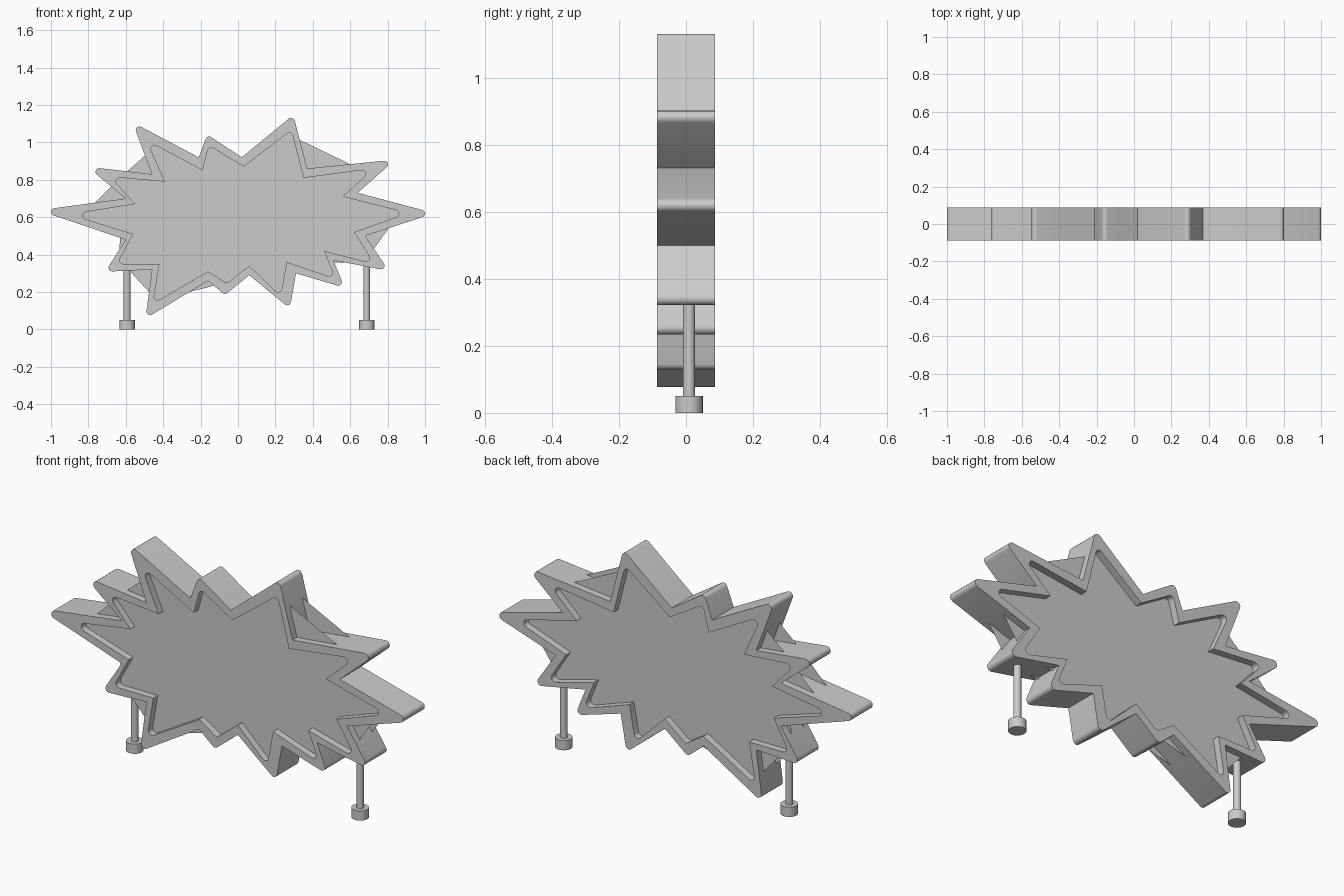
import bpy, bmesh, math
from mathutils import Vector

cube = bpy.data.objects.get("Cube")
if cube:
    bpy.data.objects.remove(cube, do_unlink=True)

HALF = 0.087      # half thickness of the sign
RECESS = 0.036    # depth of the sunken panels

grey = bpy.data.materials.new("plain grey")
grey.use_nodes = True
grey.diffuse_color = (0.6, 0.6, 0.6, 1)
shader = next(n for n in grey.node_tree.nodes if n.type == 'BSDF_PRINCIPLED')
shader.inputs["Base Color"].default_value = (0.6, 0.6, 0.6, 1)

# Outlines as (x, z), alternating tip and valley, clockwise from the far -x tip
OUTER = [(-1, .63), (-.6, .7), (-.76, .85), (-.46, .83), (-.54, 1.08), (-.21, .92),
         (-.16, 1.03), (.02, .92), (.29, 1.13), (.37, .86), (.8, .89), (.64, .73),
         (1, .62), (.68, .5), (.78, .33), (.51, .37), (.55, .24), (.31, .3),
         (.27, .13), (.06, .29), (-.07, .19), (-.16, .26), (-.48, .08), (-.46, .32),
         (-.69, .32), (-.6, .48)]
INNER = [(-.83, .61), (-.55, .67), (-.65, .8), (-.39, .79), (-.46, .98), (-.19, .85),
         (-.15, .97), (.03, .87), (.28, 1.05), (.35, .81), (.68, .84), (.56, .71),
         (.86, .62), (.62, .52), (.7, .37), (.46, .42), (.5, .29), (.26, .36),
         (.22, .2), (.06, .34), (-.06, .25), (-.16, .31), (-.44, .16), (-.42, .35),
         (-.63, .36), (-.56, .51)]


def rounded_star(points, radius, steps=6):
    """Join sharp valleys to round tips by tangent lines."""
    pts = [Vector(p) for p in points]
    outline = []
    for i in range(0, len(pts), 2):
        before, tip, after = pts[i - 1], pts[i], pts[i + 1]
        inward = ((before - tip).normalized() + (after - tip).normalized()).normalized()
        centre = tip + inward * radius
        to_a, to_b = before - centre, after - centre
        start = math.atan2(to_a.y, to_a.x) - math.acos(radius / to_a.length)
        end = math.atan2(to_b.y, to_b.x) + math.acos(radius / to_b.length)
        sweep = (start - end) % math.tau
        for k in range(steps + 1):
            a = start - sweep * k / steps
            outline.append(centre + radius * Vector((math.cos(a), math.sin(a))))
        outline.append(after)
    return outline


def finish(name, bm):
    bmesh.ops.recalc_face_normals(bm, faces=bm.faces)
    mesh = bpy.data.meshes.new(name)
    bm.to_mesh(mesh)
    bm.free()
    obj = bpy.data.objects.new(name, mesh)
    bpy.context.collection.objects.link(obj)
    mesh.materials.append(grey)
    bpy.ops.object.select_all(action='DESELECT')
    obj.select_set(True)
    bpy.context.view_layer.objects.active = obj
    bpy.ops.object.shade_smooth_by_angle(angle=math.radians(35))
    return obj


# Starburst sign: raised rim around a sunken panel on both sides
bm = bmesh.new()


def ring(points, y):
    return [bm.verts.new((p.x, y, p.y)) for p in points]


def bridge(a, b):
    for i in range(len(a)):
        j = (i + 1) % len(a)
        bm.faces.new((a[i], a[j], b[j], b[i]))


outer = rounded_star(OUTER, 0.02)
inner = rounded_star(INNER, 0.02)
edge_rings = []
for side in (-1, 1):
    rim = ring(outer, side * HALF)
    lip = ring(inner, side * HALF)
    floor = ring(inner, side * (HALF - RECESS))
    bridge(rim, lip)
    bridge(lip, floor)
    bm.faces.new(floor)
    edge_rings.append(rim)
bridge(*edge_rings)
bmesh.ops.triangulate(bm, faces=[f for f in bm.faces if len(f.verts) > 4])
finish("starburst_sign", bm)


# Legs: thin post on a round foot
def cylinder(name, x, radius, bottom, top):
    bm = bmesh.new()
    bmesh.ops.create_cone(bm, cap_ends=True, segments=32, radius1=radius,
                          radius2=radius, depth=top - bottom)
    bmesh.ops.translate(bm, verts=bm.verts, vec=(x, 0.009, (top + bottom) / 2))
    finish(name, bm)


for side, x, top in (("right", -0.593, 0.335), ("left", 0.688, 0.355)):
    cylinder(side + "_leg_post", x, 0.018, 0.045, top)
    cylinder(side + "_leg_foot", x, 0.041, 0, 0.05)
